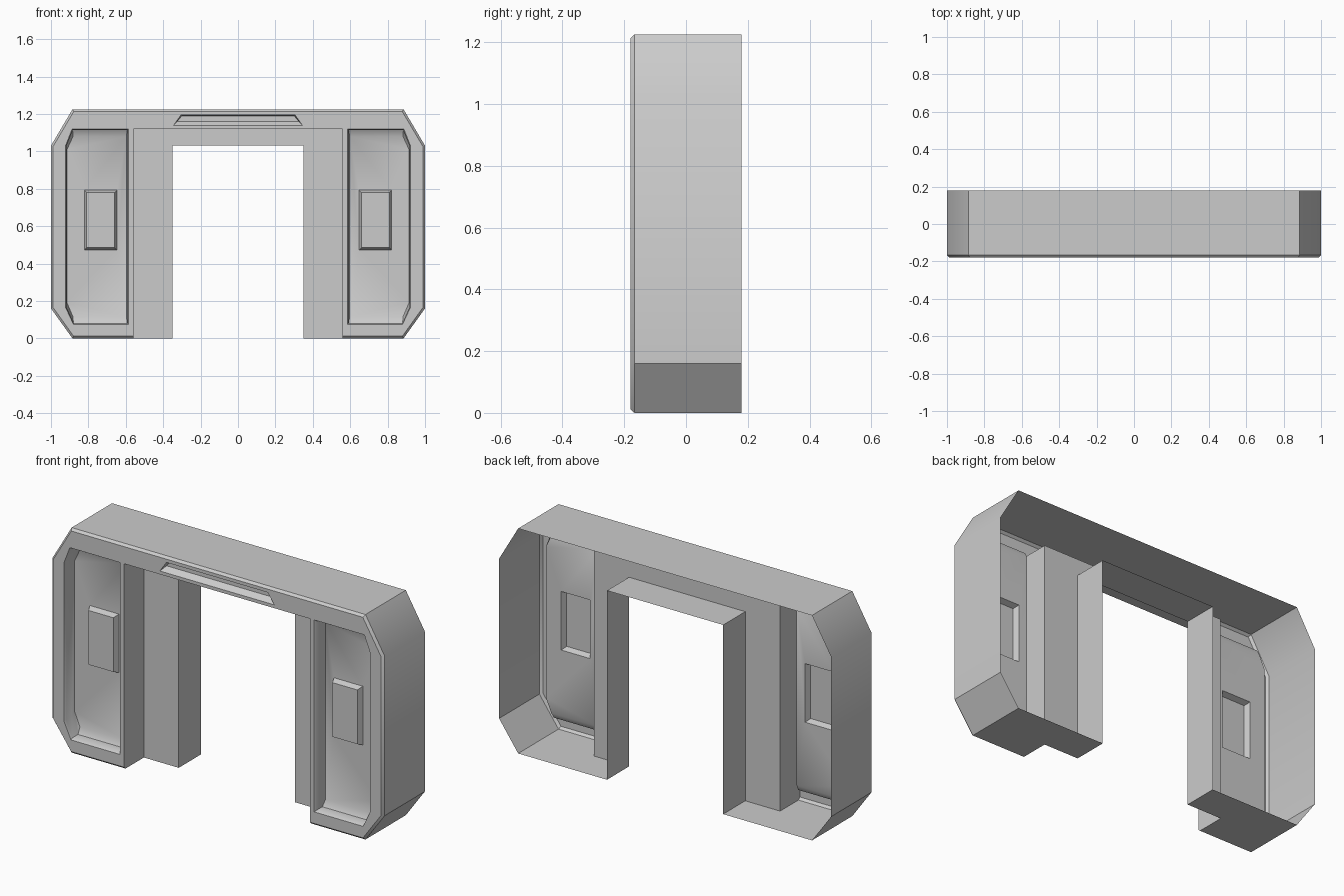
import bpy, bmesh

if "Cube" in bpy.data.objects:
    bpy.data.objects.remove(bpy.data.objects["Cube"])

FRONT, STEP, BACK = -0.18, -0.01, 0.18
BEVEL_Y = -0.167
PANEL_Y = -0.10


def loft(bm, rows, closed=False):
    """Skin rows of (y, [(x, z), ...]) with quads; returns the vertex rows."""
    vrows = [[bm.verts.new((x, y, z)) for x, z in pts] for y, pts in rows]
    n = len(vrows[0])
    for a, b in zip(vrows, vrows[1:]):
        for i in range(n if closed else n - 1):
            j = (i + 1) % n
            bm.faces.new((a[i], a[j], b[j], b[i]))
    return vrows


def plate(bm, y, loops):
    """Flat plate at depth y: the first loop is the outline, others are holes."""
    edges = []
    for pts in loops:
        vs = [bm.verts.new((x, y, z)) for x, z in pts]
        edges += [bm.edges.new((vs[i], vs[(i + 1) % len(vs)])) for i in range(len(vs))]
    bmesh.ops.triangle_fill(bm, edges=edges, use_beauty=True, use_dissolve=False,
                            normal=(0, -1, 0))


def finish(bm, name):
    """Weld, mirror to the other side and shade."""
    bmesh.ops.remove_doubles(bm, verts=bm.verts, dist=0.0005)
    bmesh.ops.recalc_face_normals(bm, faces=bm.faces)
    me = bpy.data.meshes.new(name)
    bm.to_mesh(me)
    bm.free()
    ob = bpy.data.objects.new(name, me)
    bpy.context.collection.objects.link(ob)
    mod = ob.modifiers.new("mirror", 'MIRROR')
    mod.use_axis[0] = True
    mod.merge_threshold = 0.0005
    bpy.ops.object.select_all(action='DESELECT')
    ob.select_set(True)
    bpy.context.view_layer.objects.active = ob
    bpy.ops.object.shade_smooth_by_angle(angle=0.6)
    return ob


def rect(x0, x1, z0, z1):
    return [(x0, z0), (x1, z0), (x1, z1), (x0, z1)]


# Half profiles (x >= 0), all as (x, z)
outer = [(0, 1.225), (0.885, 1.225), (1, 1.03), (1, 0.16), (0.885, 0), (0.56, 0)]
outer_front = [(0, 1.213), (0.878, 1.213), (0.988, 1.027), (0.988, 0.164),
               (0.879, 0.012), (0.56, 0.012)]
recess = [(0.585, 0.075), (0.88, 0.075), (0.922, 0.165), (0.922, 1.03),
          (0.887, 1.12), (0.585, 1.12)]
recess_mid = [(0.592, 0.082), (0.88, 0.082), (0.918, 0.17), (0.918, 1.025),
              (0.884, 1.113), (0.592, 1.113)]
recess_floor = [(0.597, 0.115), (0.882, 0.115), (0.914, 0.19), (0.914, 1.01),
                (0.882, 1.08), (0.597, 1.08)]
slot = [(0, 1.138), (0.345, 1.138), (0.305, 1.195), (0, 1.195)]
slot_floor = [(0, 1.16), (0.325, 1.16), (0.3, 1.19), (0, 1.19)]

# Outer shell: hollow, open at the back, chamfered front edge
bm = bmesh.new()
loft(bm, [(FRONT, outer_front), (BEVEL_Y, outer), (STEP, outer), (BACK, outer)])
# Front plate with the side recess and lintel slot cut out
plate(bm, FRONT, [outer_front + [(0.56, 1.12), (0, 1.12)] + slot, recess])
# Lintel slot
rows = loft(bm, [(FRONT, slot), (-0.15, slot_floor)])
bm.faces.new(rows[-1])
finish(bm, "frame_shell")

# Stepped jamb and lintel lining of the opening
bm = bmesh.new()
wide = [(0.56, 0), (0.56, 1.12), (0, 1.12)]
wide_front = [(0.56, 0.012), (0.56, 1.12), (0, 1.12)]
narrow = [(0.35, 0), (0.35, 1.03), (0, 1.03)]
loft(bm, [(FRONT, wide_front), (BEVEL_Y, wide), (STEP, wide),
          (STEP, narrow), (BACK, narrow)])
# Foot under the narrow part of the jamb
loft(bm, [(STEP, [(0.35, 0), (0.56, 0)]), (BACK, [(0.35, 0), (0.56, 0)])])
finish(bm, "opening_jamb")

# Recessed side panel with its raised rectangular block
bm = bmesh.new()
block, block_top = rect(0.648, 0.822, 0.473, 0.792), rect(0.66, 0.81, 0.485, 0.78)
loft(bm, [(FRONT, recess), (-0.168, recess_mid), (-0.12, recess_mid),
          (PANEL_Y, recess_floor)], closed=True)
plate(bm, PANEL_Y, [recess_floor, block])
rows = loft(bm, [(PANEL_Y, block), (PANEL_Y - 0.03, block_top)], closed=True)
bm.faces.new(rows[-1])
finish(bm, "side_panel")
